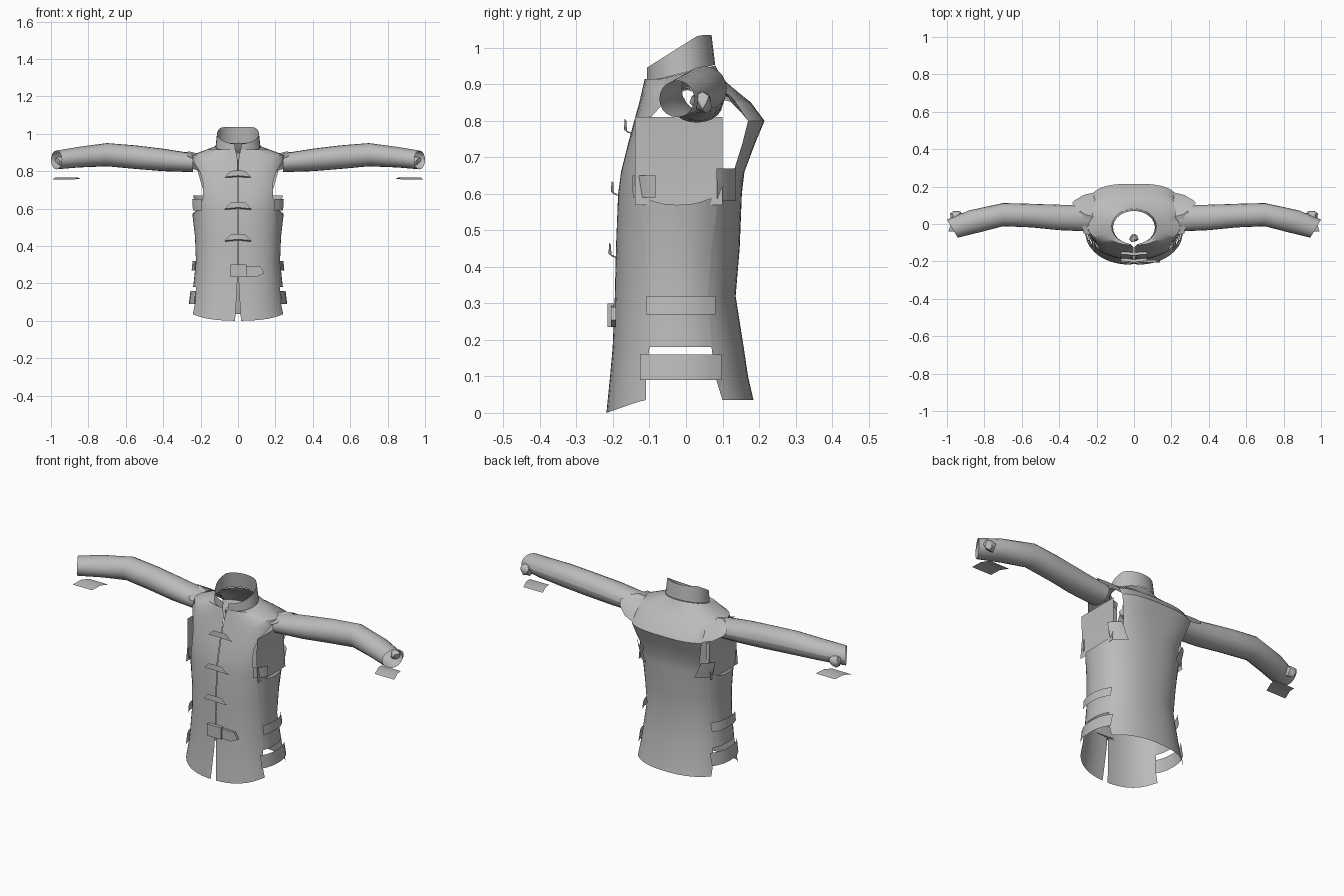
import bpy, bmesh, math, random
from mathutils import Vector

random.seed(4)
cube = bpy.data.objects.get("Cube")
if cube:
    bpy.data.objects.remove(cube)

cloth = bpy.data.materials.new("grey_cloth")
cloth.use_nodes = True
cloth.diffuse_color = (0.5, 0.5, 0.5, 1)
cloth.node_tree.nodes["Principled BSDF"].inputs["Base Color"].default_value = (0.5, 0.5, 0.5, 1)


def finish(name, bm, mirror=True):
    """Turn a bmesh into a shaded object, optionally mirrored across x."""
    bmesh.ops.recalc_face_normals(bm, faces=bm.faces[:])
    mesh = bpy.data.meshes.new(name)
    bm.to_mesh(mesh)
    bm.free()
    obj = bpy.data.objects.new(name, mesh)
    bpy.context.collection.objects.link(obj)
    mesh.materials.append(cloth)
    bpy.ops.object.select_all(action='DESELECT')
    obj.select_set(True)
    bpy.context.view_layer.objects.active = obj
    bpy.ops.object.shade_smooth_by_angle(angle=math.radians(40))
    if mirror:
        obj.modifiers.new("Mirror", 'MIRROR').merge_threshold = 0.0005
    return obj


def sheet(name, rows, mirror=True):
    """Skin a surface through rows of points."""
    bm = bmesh.new()
    grid = [[bm.verts.new(p) for p in row] for row in rows]
    for a, b in zip(grid, grid[1:]):
        for i in range(len(a) - 1):
            bm.faces.new((a[i], a[i + 1], b[i + 1], b[i]))
    return finish(name, bm, mirror)


# Torso sections: height, half width, front y, back y, squareness,
# then the y of the front and back panel edges
LEVELS = [
    (0.00, 0.262, -0.218, 0.185, 2.3, -0.11, 0.10),
    (0.10, 0.250, -0.208, 0.170, 2.3, -0.11, 0.08),
    (0.18, 0.240, -0.201, 0.158, 2.3, -0.10, 0.07),
    (0.32, 0.225, -0.195, 0.136, 2.3, -0.10, 0.06),
    (0.45, 0.230, -0.192, 0.147, 2.3, -0.11, 0.07),
    (0.60, 0.244, -0.186, 0.153, 2.4, -0.13, 0.09),
    (0.66, 0.248, -0.178, 0.160, 2.6, -0.14, 0.13),
    (0.74, 0.252, -0.158, 0.190, 3.0, -0.13, 0.155),
    (0.80, 0.258, -0.142, 0.215, 3.0, -0.105, 0.17),
    (0.85, 0.258, -0.128, 0.178, 2.8, -0.06, 0.13),
    (0.885, 0.250, -0.120, 0.135, 2.4, 0.0, 0.0),
    (0.915, 0.170, -0.113, 0.100, 2.2, 0.0, 0.0),
    (0.93, 0.120, -0.108, 0.080, 2.0, 0.0, 0.0),
]
HEIGHTS = [level[0] for level in LEVELS]


def level_at(z):
    for a, b in zip(LEVELS, LEVELS[1:]):
        if z <= b[0]:
            t = (z - a[0]) / (b[0] - a[0])
            return [p + (q - p) * t for p, q in zip(a, b)]
    return LEVELS[-1]


def angle_of(z, y):
    _, _, yf, yb, n, _, _ = level_at(z)
    q = (2 * y - yf - yb) / (yb - yf)
    q = max(-1, min(1, q))
    return math.asin(math.copysign(abs(q) ** (n / 2), q))


def on_body(z, a, out=0):
    _, w, yf, yb, n, _, _ = level_at(z)
    s = math.sin(a)
    x = (w + out) * max(0, math.cos(a)) ** (2 / n)
    y = (yf + yb) / 2 + ((yb - yf) / 2 + out) * math.copysign(abs(s) ** (2 / n), s)
    return Vector((x, y, z))


def body_row(z, a0, a1, count, out=0):
    return [on_body(z, a0 + (a1 - a0) * i / count, out) for i in range(count + 1)]


def shape_ends(row, z):
    """Curve the hem and tilt the neckline."""
    for p in row:
        if z == HEIGHTS[0]:
            p.z = 0.035 * min(1, (p.y + 0.218) / 0.1)
        elif z == HEIGHTS[-1]:
            p.z += 0.24 * (p.y + 0.01)
    return row


# Front panels with a centre opening, and the back panel
front, back = [], []
for z in HEIGHTS:
    fe, be = level_at(z)[5:]
    row = shape_ends(body_row(z, -math.pi / 2, angle_of(z, fe), 10), z)
    gap = max(0.0015, 0.016 * (1 - z / 0.25), (z - 0.86) * 0.25)
    for p in row:
        p.x = max(p.x, gap)
    front.append(row)
    row = shape_ends(body_row(z, angle_of(z, be), math.pi / 2, 10), z)
    row[-1].x = 0
    back.append(row)
sheet("front_panel", front)
sheet("back_panel", back)

# Side panels between slit and armhole
side = []
for z in HEIGHTS[2:6]:
    fe, be = level_at(z)[5:]
    row = body_row(z, angle_of(z, fe), angle_of(z, be), 8)
    if z == HEIGHTS[5]:
        for i, p in enumerate(row):
            p.z -= 0.03 * math.sin(math.pi * i / 8)
    side.append(row)
sheet("side_panel", side)

# Lining seen inside the armhole
sheet("armhole_lining", [[(x, y, z) for y in (-0.14, -0.05, 0.03, 0.1)]
                         for x, z in ((0.222, 0.57), (0.212, 0.68), (0.215, 0.81))])

# Stand collar, open at the front
collar = []
for t in (0, 0.5, 1):
    row = []
    for i in range(13):
        a = math.radians(-82 + 172 * i / 12)
        s = math.sin(a)
        y = -0.014 - 0.005 * t + (0.094 - 0.005 * t) * s
        low = 0.93 + 0.024 * s
        high = 0.945 + 0.09 * min(1, (s + 1) / 1.6)
        x = (0.12 - 0.008 * t) * math.cos(a)
        row.append((x if i < 12 else 0, y, low + (high - low) * t))
    collar.append(row)
sheet("collar", collar)

# Sleeves: x, centre y, centre z, half depth, half height
SLEEVE = [(0.24, 0.03, 0.845, 0.07, 0.05), (0.40, 0.035, 0.86, 0.068, 0.06),
          (0.55, 0.045, 0.875, 0.063, 0.063), (0.70, 0.05, 0.888, 0.062, 0.062),
          (0.85, 0.015, 0.875, 0.057, 0.055), (0.971, -0.025, 0.86, 0.048, 0.05)]
rows = []
for x, y, z, ry, rz in SLEEVE:
    slant = 0.6 if x > 0.8 else 0
    angles = [math.tau * i / 20 for i in range(21)]
    rows.append([(x + slant * ry * math.cos(a), y + ry * math.cos(a), z + rz * math.sin(a))
                 for a in angles])
sheet("sleeve", rows)

# Shoulder flaps joining yoke and sleeve
sheet("shoulder_flap", [
    [(0.20, 0.172, 0.80), (0.21, 0.13, 0.86), (0.22, 0.04, 0.895), (0.22, -0.05, 0.87)],
    [(0.27, 0.155, 0.82), (0.28, 0.12, 0.87), (0.26, 0.05, 0.905), (0.25, -0.06, 0.87)],
    [(0.32, 0.125, 0.85), (0.33, 0.11, 0.875), (0.29, 0.07, 0.90), (0.27, -0.05, 0.88)]])

# Side straps and armhole tabs
for name, z0, z1, y0, y1, out in (
        ("upper_side_strap", 0.27, 0.32, -0.10, 0.07, 0.018),
        ("lower_side_strap", 0.09, 0.16, -0.12, 0.09, 0.012),
        ("front_armhole_tab", 0.59, 0.65, -0.14, -0.08, 0.008),
        ("back_armhole_tab", 0.58, 0.67, 0.08, 0.13, 0.008)):
    sheet(name, [body_row(z, angle_of(z, y0), angle_of(z, y1), 6, out) for z in (z0, z1)])

# Front loop fasteners
for name, z in (("top", 0.77), ("middle", 0.60), ("bottom", 0.43)):
    y = level_at(z)[2]
    sheet(name + "_fastener", [
        [(x, y - out + 0.12 * x, z + rise - 0.1 * x) for x in (0, 0.035, width)]
        for out, rise, width in ((0.004, 0, 0.07), (0.02, 0.006, 0.07), (0.018, 0.035, 0.04))])


def plate(name, outline, y, depth):
    bm = bmesh.new()
    face = bm.faces.new([bm.verts.new((x, y, z)) for x, z in outline])
    moved = bmesh.ops.extrude_face_region(bm, geom=[face])["geom"]
    bmesh.ops.translate(bm, vec=(0, -depth, 0),
                        verts=[v for v in moved if isinstance(v, bmesh.types.BMVert)])
    return finish(name, bm, False)


# Waist buckle and pointed belt tongue
plate("belt_tongue", [(-0.03, 0.24), (0.10, 0.235), (0.14, 0.255), (0.12, 0.29), (-0.03, 0.295)],
      -0.192, 0.013)
plate("buckle", [(-0.04, 0.235), (0.045, 0.235), (0.045, 0.30), (-0.04, 0.30)], -0.197, 0.018)


def knot(name, centre, radius, mirror=True):
    bm = bmesh.new()
    bmesh.ops.create_icosphere(bm, subdivisions=2, radius=radius)
    for v in bm.verts:
        v.co = v.co * random.uniform(0.7, 1.15) + Vector(centre)
    return finish(name, bm, mirror)


# Crumpled cuff ties, throat knot and loose strips below the cuffs
knot("cuff_knot", (0.95, 0.045, 0.85), 0.032)
knot("throat_knot", (0, -0.075, 0.88), 0.025, False)
sheet("cuff_strip", [[(x - 0.3 * y, y, z) for x in (0.86, 0.92, 0.98)]
                     for y, z in ((-0.04, 0.755), (0.01, 0.766), (0.06, 0.757))])
